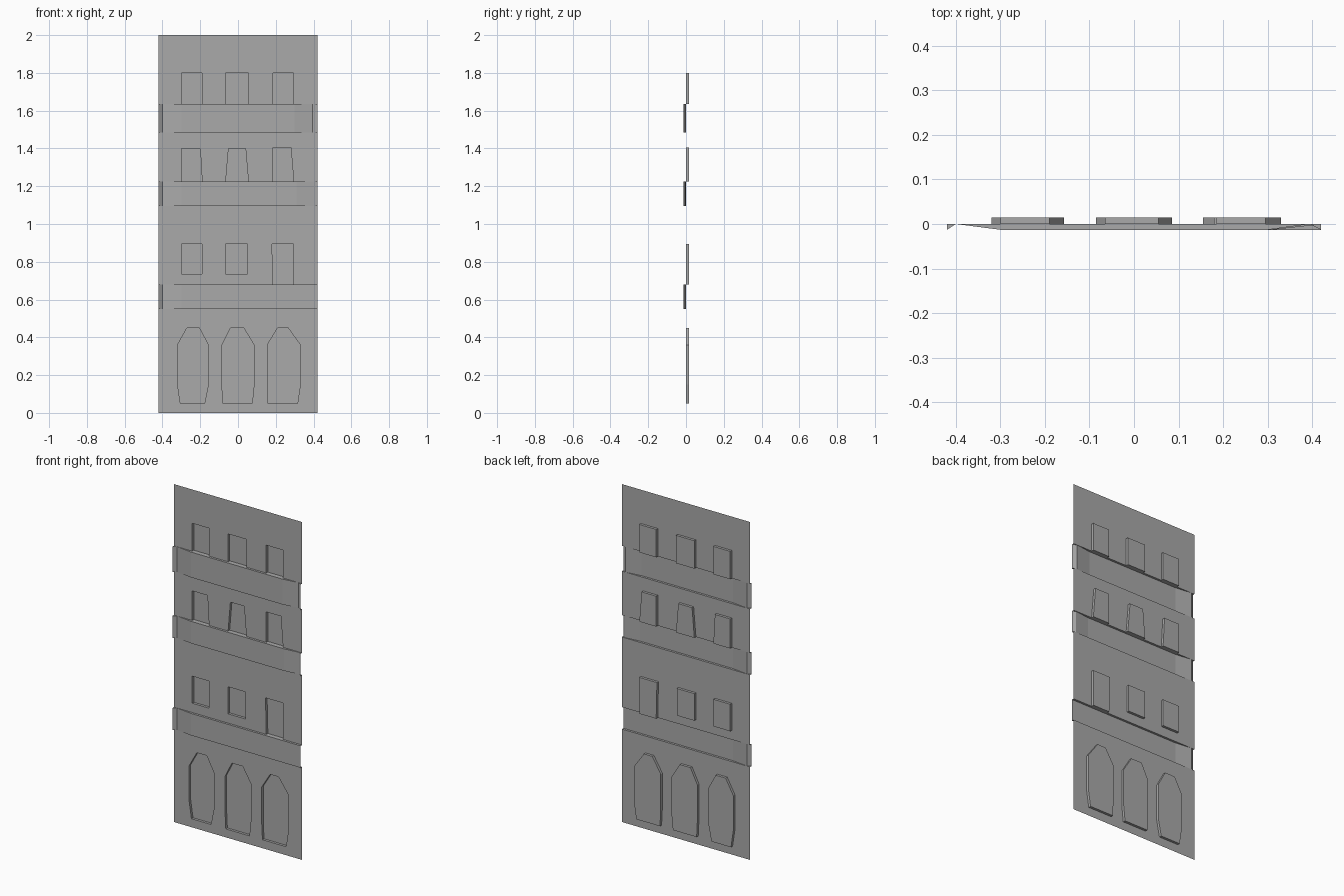
import bpy
import bmesh
from mathutils import Vector

cube = bpy.data.objects.get("Cube")
if cube:
    bpy.data.objects.remove(cube, do_unlink=True)

HALF_WIDTH, HEIGHT = 0.42, 2.0
RECESS, PROUD = 0.015, -0.013

stone = bpy.data.materials.new("grey_stone")
stone.use_nodes = True
stone.diffuse_color = (0.4, 0.4, 0.4, 1)
stone.node_tree.nodes["Principled BSDF"].inputs["Base Color"].default_value = stone.diffuse_color


def finish(bm, name):
    """Turn a bmesh into a flat shaded object."""
    bmesh.ops.remove_doubles(bm, verts=bm.verts, dist=0.0001)
    mesh = bpy.data.meshes.new(name)
    bm.to_mesh(mesh)
    bm.free()
    mesh.materials.append(stone)
    obj = bpy.data.objects.new(name, mesh)
    bpy.context.collection.objects.link(obj)
    return obj


def add_face(bm, points):
    return bm.faces.new([bm.verts.new(p) for p in points])


def at_depth(outline, y):
    return [Vector((x, y, z)) for x, z in outline]


def tapered(left, right, bottom, top, left_in=0, right_in=0):
    """Four sided opening whose top corners may lean inward."""
    return [(left, bottom), (right, bottom), (right - right_in, top), (left + left_in, top)]


def arch(left, right, crown_left, crown_right, foot_left, foot_right):
    """Pointed doorway with a clipped crown and narrowed foot."""
    return [(foot_left, 0.05), (foot_right, 0.05), (right, 0.15), (right, 0.36),
            (crown_right, 0.45), (crown_left, 0.45), (left, 0.36), (left, 0.15)]


def wall_panel(name, bottom, top, openings):
    """Flat sheet of one storey; openings that reach its foot become notches."""
    outline, loops = [(-HALF_WIDTH, bottom)], []
    for shape in openings:
        if abs(shape[0][1] - bottom) < 0.001:
            outline += [shape[0]] + shape[:1:-1] + [shape[1]]
        else:
            loops.append(shape)
    outline += [(HALF_WIDTH, bottom), (HALF_WIDTH, top), (-HALF_WIDTH, top)]
    bm = bmesh.new()
    edges = []
    for loop in [outline] + loops:
        verts = [bm.verts.new(p) for p in at_depth(loop, 0)]
        edges += [bm.edges.new((v, verts[i - 1])) for i, v in enumerate(verts)]
    bmesh.ops.triangle_fill(bm, edges=edges, use_beauty=True, normal=(0, -1, 0))
    bm.normal_update()
    bmesh.ops.reverse_faces(bm, faces=[f for f in bm.faces if f.normal.y > 0])
    bmesh.ops.dissolve_limit(bm, angle_limit=0.01, verts=[], edges=bm.edges)
    finish(bm, name)


def recessed_opening(name, shape):
    """Reveal around the opening and the pane at its back."""
    bm = bmesh.new()
    front, back = at_depth(shape, 0), at_depth(shape, RECESS)
    add_face(bm, back)
    for i in range(len(shape)):
        add_face(bm, (front[i - 1], front[i], back[i], back[i - 1]))
    finish(bm, name)


def band(name, bottom, top, right_end):
    """Projecting belt course, open behind, with ledges above and below."""
    profile = [(-HALF_WIDTH, PROUD), (-0.4, 0), (-0.3, PROUD)] + right_end
    bm = bmesh.new()
    for (xa, ya), (xb, yb) in zip(profile, profile[1:]):
        low = [Vector(p) for p in ((xa, ya, bottom), (xb, yb, bottom))]
        high = [Vector(p) for p in ((xb, yb, top), (xa, ya, top))]
        add_face(bm, low + high)
        for z, flip in ((top, False), (bottom, True)):
            ledge = [(xa, ya, z), (xb, yb, z)]
            ledge += [(x, 0, z) for x, y in ((xb, yb), (xa, ya)) if y != 0]
            add_face(bm, ledge[::-1] if flip else ledge)
    finish(bm, name)


# Band heights, low to high, and how each one meets the right edge
tip = (HALF_WIDTH, PROUD)
bands = [
    ("lower_band", 0.55, 0.68, [tip]),
    ("middle_band", 1.095, 1.225, [(0.31, PROUD), (0.4, -0.003), tip]),
    ("upper_band", 1.485, 1.635, [(0.3, PROUD), (0.395, 0), tip]),
]
for spec in bands:
    band(*spec)

# Openings of each storey
b1, b2, b3 = (spec[2] for spec in bands)
storeys = {
    "ground": [arch(-0.32, -0.157, -0.27, -0.205, -0.305, -0.177),
               arch(-0.085, 0.085, -0.04, 0.03, -0.08, 0.075),
               arch(0.155, 0.33, 0.21, 0.265, 0.16, 0.315)],
    "first": [tapered(-0.3, -0.19, 0.735, 0.895),
              tapered(-0.065, 0.05, 0.735, 0.895),
              tapered(0.185, 0.295, b1, 0.895, -0.005)],
    "second": [tapered(-0.3, -0.19, b2, 1.4, 0, 0.01),
               tapered(-0.065, 0.055, b2, 1.4, 0.015, 0.015),
               tapered(0.185, 0.295, b2, 1.405, 0, 0.015)],
    "third": [tapered(left, right, b3, 1.8)
              for left, right in ((-0.3, -0.19), (-0.065, 0.055), (0.185, 0.295))],
}

# Wall sheets between the bands, with their windows and doors
floors = [0] + [spec[2] for spec in bands]
ceilings = [spec[1] for spec in bands] + [HEIGHT]
for (storey, openings), floor, ceiling in zip(storeys.items(), floors, ceilings):
    wall_panel(storey + "_wall", floor, ceiling, openings)
    kind = "doorway" if storey == "ground" else "window"
    for side, shape in zip(("right", "middle", "left"), openings):
        recessed_opening(f"{storey}_{side}_{kind}", shape)
